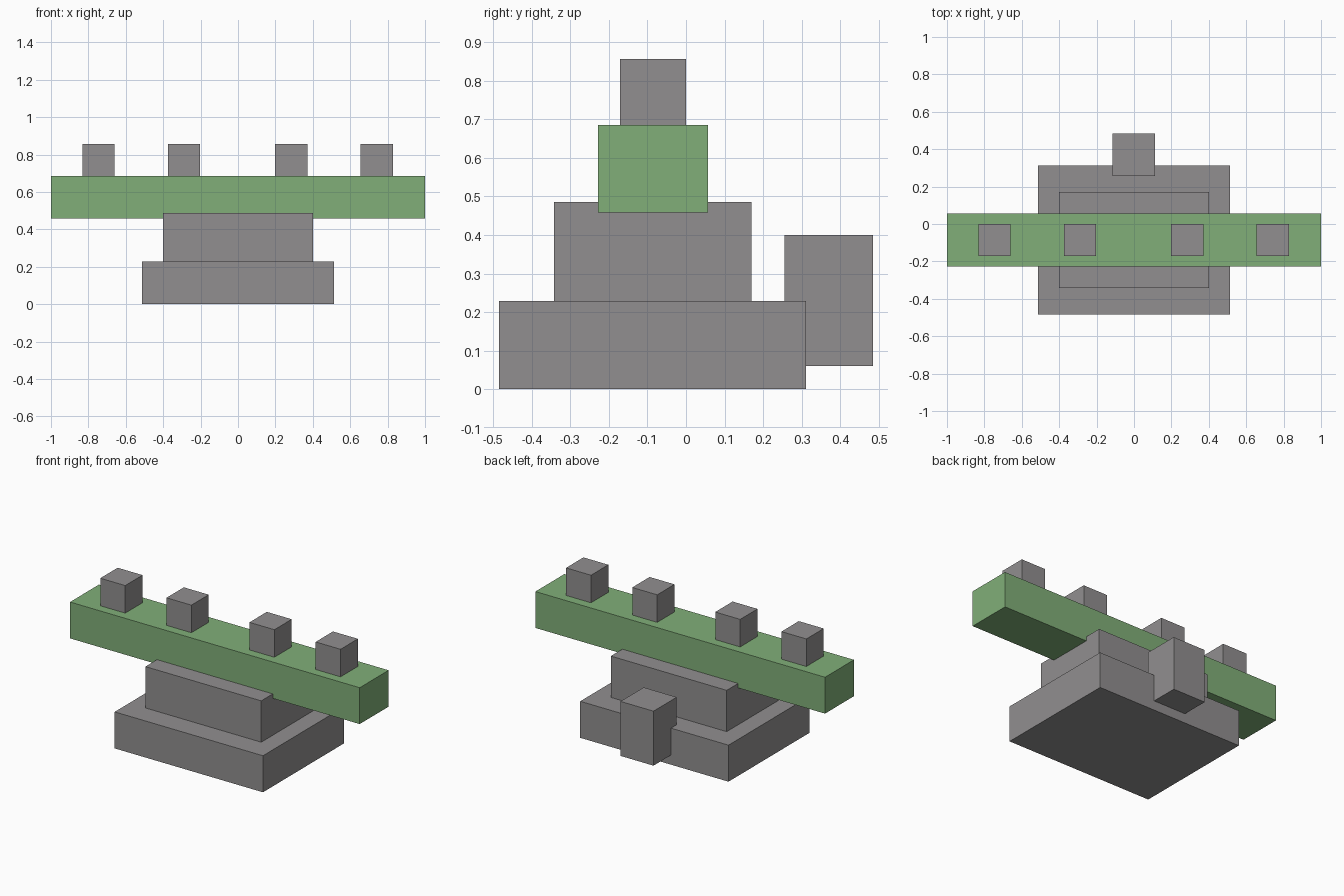
import bpy
import bmesh
from mathutils import Vector

default = bpy.data.objects.get("Cube")
if default:
    bpy.data.objects.remove(default, do_unlink=True)


def make_material(name, rgb):
    mat = bpy.data.materials.new(name)
    mat.use_nodes = True
    colour = (*rgb, 1.0)
    mat.diffuse_color = colour
    bsdf = next(n for n in mat.node_tree.nodes if n.type == "BSDF_PRINCIPLED")
    bsdf.inputs["Base Color"].default_value = colour
    return mat


def make_box(name, low, high, mat):
    """Axis-aligned box between two opposite corners, origin at its centre."""
    low, high = Vector(low), Vector(high)
    bm = bmesh.new()
    bmesh.ops.create_cube(bm, size=1)
    bmesh.ops.scale(bm, vec=high - low, verts=bm.verts)
    mesh = bpy.data.meshes.new(name)
    bm.to_mesh(mesh)
    bm.free()
    mesh.materials.append(mat)
    obj = bpy.data.objects.new(name, mesh)
    obj.location = (low + high) / 2
    bpy.context.collection.objects.link(obj)
    return obj


grey = make_material("stone grey", (0.285, 0.275, 0.278))
green = make_material("soft green", (0.22, 0.43, 0.19))

# Stepped pedestal
make_box("base", (-0.512, -0.485, 0), (0.512, 0.312, 0.228), grey)
make_box("upper_step", (-0.4, -0.342, 0.228), (0.4, 0.17, 0.486), grey)

# Block on the back edge of the base
make_box("back_block", (-0.115, 0.256, 0.06), (0.113, 0.485, 0.4), grey)

# Long crossbar
make_box("crossbar", (-1, -0.228, 0.458), (1, 0.057, 0.685), green)

# Row of knobs along the crossbar
for i, x in enumerate((-0.745, -0.288, 0.285, 0.742)):
    make_box(f"knob_{i + 1}", (x - 0.086, -0.171, 0.685), (x + 0.086, 0, 0.857), grey)
